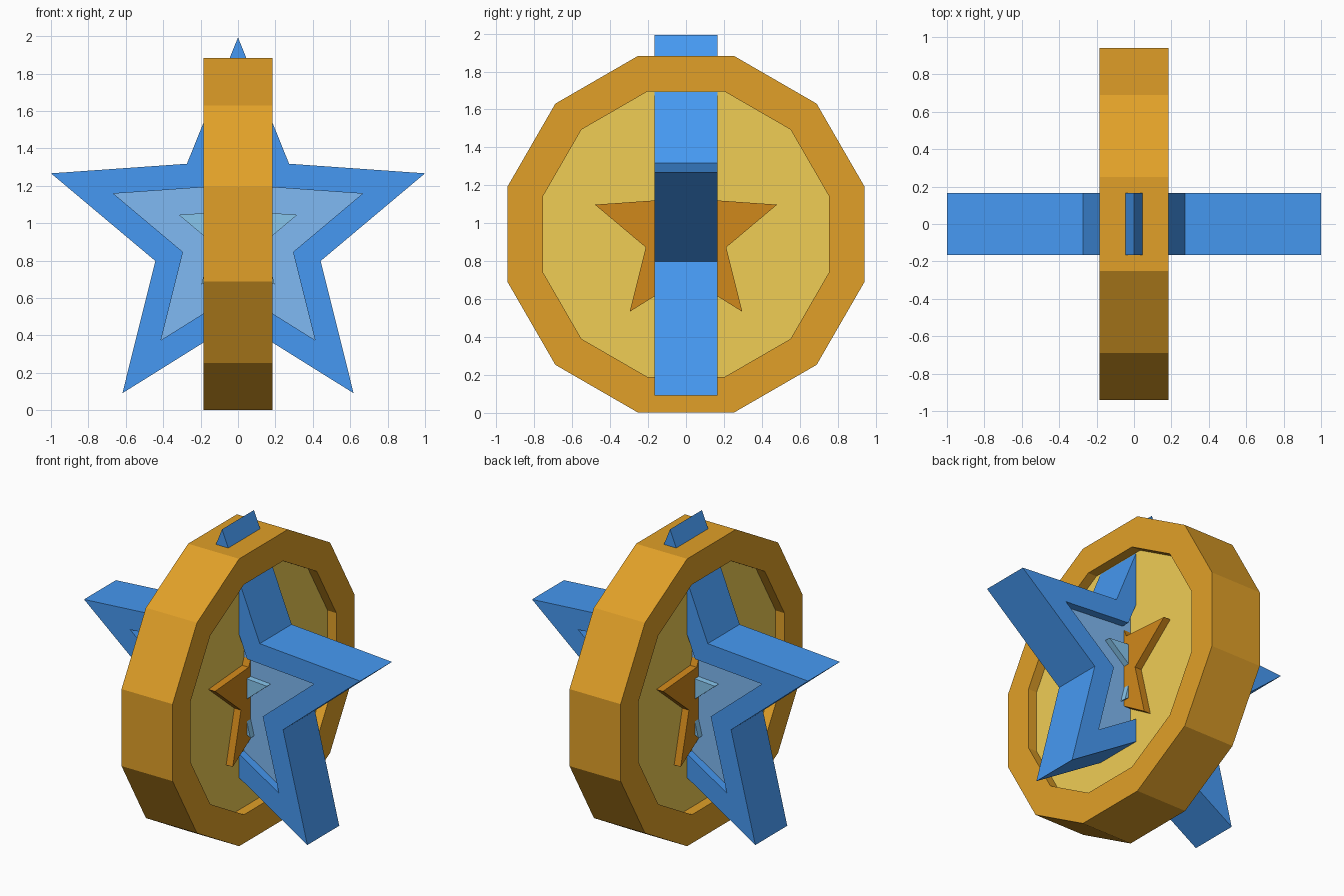
import bpy, bmesh, math

if "Cube" in bpy.data.objects:
    bpy.data.objects.remove(bpy.data.objects["Cube"])

CZ = 0.942  # shared centre height


def material(name, rgb):
    m = bpy.data.materials.new(name)
    lin = [(c / 255 / 12.92 if c < 11 else ((c / 255 + 0.055) / 1.055) ** 2.4) for c in rgb]
    m.diffuse_color = (*lin, 1)
    m.use_nodes = True
    m.node_tree.nodes["Principled BSDF"].inputs["Base Color"].default_value = m.diffuse_color
    return m


def polygon(r):
    return [(r * math.cos(math.radians(15 + 30 * i)), r * math.sin(math.radians(15 + 30 * i)))
            for i in range(12)]


def star(r, ratio=0.442):
    pts = []
    for i in range(10):
        a = math.radians(90 + 36 * i)
        q = r if i % 2 == 0 else r * ratio
        pts.append((q * math.cos(a), q * math.sin(a)))
    return pts


def loft(name, sections, axis, mats):
    """Bridge (profile, depth) sections; both end caps use the last material."""
    bm = bmesh.new()
    rings = []
    for prof, w in sections:
        rings.append([bm.verts.new((w, u, v + CZ) if axis == 'X' else (u, w, v + CZ))
                      for u, v in prof])
    n = len(rings[0])
    for a, b in zip(rings, rings[1:]):
        for i in range(n):
            j = (i + 1) % n
            bm.faces.new((a[i], a[j], b[j], b[i]))
    for ring in (rings[0], rings[-1]):
        bm.faces.new(ring).material_index = len(mats) - 1
    bmesh.ops.recalc_face_normals(bm, faces=bm.faces[:])
    me = bpy.data.meshes.new(name)
    bm.to_mesh(me)
    bm.free()
    for m in mats:
        me.materials.append(m)
    ob = bpy.data.objects.new(name, me)
    bpy.context.collection.objects.link(ob)
    return ob


def recessed(name, outer, inner, half, floor, axis, mats):
    return loft(name, [(inner, floor), (inner, half), (outer, half),
                       (outer, -half), (inner, -half), (inner, -floor)], axis, mats)


gold = material("gold_rim", (225, 160, 40))
pale_gold = material("gold_floor", (240, 205, 85))
orange = material("orange_emblem", (208, 136, 27))
blue = material("blue_rim", (70, 153, 242))
pale_blue = material("blue_floor", (128, 186, 243))
teal = material("light_emblem", (135, 198, 238))

# Twelve-sided coin and large star, each recessed on both faces
recessed("coin", polygon(0.974), polygon(0.78), 0.185, 0.122, 'X', [gold, pale_gold])
recessed("large_star", star(1.0515), star(0.7), 0.165, 0.112, 'Y', [blue, pale_blue])

# Raised small stars on each recess floor
for s, side in ((1, "a"), (-1, "b")):
    loft("coin_emblem_" + side, [(star(0.505), s * 0.122), (star(0.505), s * 0.17)], 'X', [orange])
    loft("star_emblem_" + side, [(star(0.333), s * 0.112), (star(0.333), s * 0.152)], 'Y', [teal])
